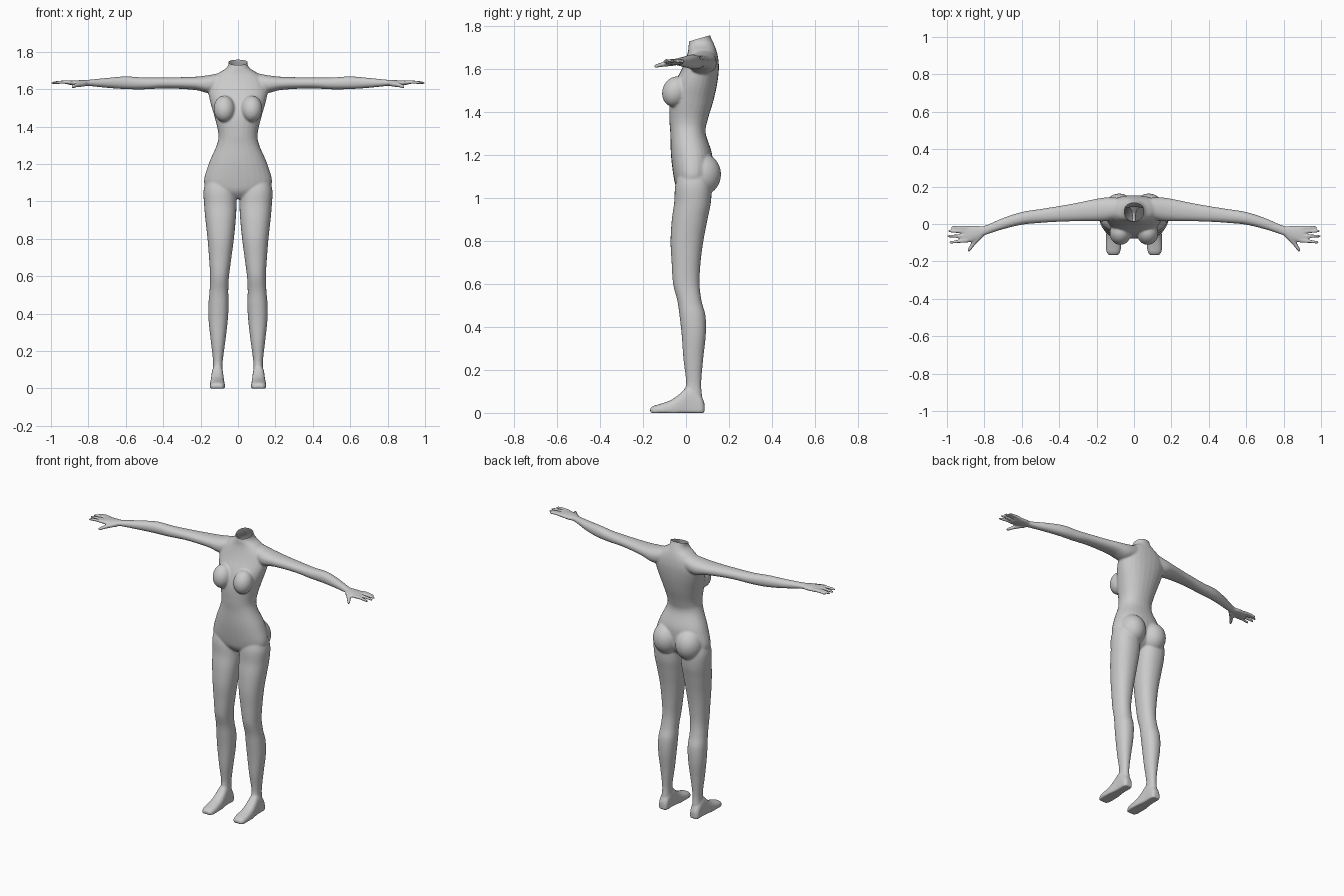
import bpy, bmesh, math
from mathutils import Matrix, Vector

if "Cube" in bpy.data.objects:
    bpy.data.objects.remove(bpy.data.objects["Cube"])

bm = bmesh.new()
N = 28


def spline(rows, steps=5):
    """Catmull-Rom interpolation of rows of section values."""
    out = []
    for i in range(len(rows) - 1):
        p = [rows[max(0, min(len(rows) - 1, i + k))] for k in (-1, 0, 1, 2)]
        for s in range(steps):
            t = s / steps
            out.append([b + .5 * t * (c - a + t * (2*a - 5*b + 4*c - d + t * (3*(b - c) + d - a)))
                        for a, b, c, d in zip(*p)])
    out[0::steps] = [list(r) for r in rows[:-1]]
    return out + [list(rows[-1])]


def skin(rings):
    """Closed surface through rings of points."""
    vs = [[bm.verts.new(p) for p in r] for r in rings]
    n = len(vs[0])
    for r0, r1 in zip(vs, vs[1:]):
        for i in range(n):
            j = (i + 1) % n
            bm.faces.new((r0[i], r0[j], r1[j], r1[i]))
    bm.faces.new(vs[0])
    bm.faces.new(vs[-1])


def loft(axis, rows, side=1, power=2.2):
    """Rows: position on axis, then min/max of both cross directions."""
    rings = []
    for u, a0, a1, b0, b1 in spline(rows):
        ring = []
        for k in range(N):
            t = 2 * math.pi * k / N
            c, s = math.cos(t), math.sin(t)
            a = (a0 + a1) / 2 + (a1 - a0) / 2 * math.copysign(abs(c) ** (2 / power), c)
            b = (b0 + b1) / 2 + (b1 - b0) / 2 * math.copysign(abs(s) ** (2 / power), s)
            p = {'x': (u, a, b), 'y': (a, u, max(b, 0)), 'z': (a, b, u)}[axis]
            ring.append((p[0] * side, p[1], p[2]))
        rings.append(ring)
    skin(rings)


def finger(side, pts, r0, r1):
    """Tapered tube with a rounded tip, through points on one hand."""
    path = [Vector(p) for p in spline(pts, 4)]
    n = len(path) - 1
    d = (path[-1] - path[0]).normalized()
    u = d.cross(Vector((0, 0, 1))).normalized()
    v = d.cross(u)
    path.append(path[-1] + d * r1 * .7)
    rings = []
    for i, p in enumerate(path):
        r = r0 + (r1 - r0) * i / n if i <= n else r1 * .5
        ring = [p + r * (u * math.cos(k * math.pi / 5) + v * math.sin(k * math.pi / 5)) for k in range(10)]
        rings.append([(q.x * side, q.y, q.z) for q in ring])
    skin(rings)


def ellipsoid(center, radii, tilt=0):
    m = Matrix.Translation(center) @ Matrix.Rotation(tilt, 4, 'X') @ Matrix.Diagonal((*radii, 1))
    bmesh.ops.create_uvsphere(bm, u_segments=32, v_segments=20, radius=1, matrix=m)


# torso and neck
torso = [(1.015, .04, -.015, .06), (1.05, .14, -.045, .10), (1.10, .182, -.058, .118),
         (1.20, .157, -.07, .122), (1.30, .114, -.073, .092), (1.36, .105, -.077, .10),
         (1.45, .125, -.076, .127), (1.53, .148, -.055, .145), (1.60, .16, -.02, .153),
         (1.65, .145, .0, .15), (1.685, .105, .01, .142), (1.71, .066, .012, .133),
         (1.73, .052, .015, .124), (1.755, .052, .016, .113), (1.79, .055, .018, .108)]
loft('z', [(z, -w, w, f, b) for z, w, f, b in torso])

for s in (1, -1):
    # leg
    loft('z', [(1.13, .04, .165, -.03, .10), (1.06, .012, .184, -.05, .118),
               (.98, .008, .181, -.055, .116), (.90, .012, .174, -.066, .10),
               (.80, .022, .163, -.072, .081), (.70, .035, .155, -.067, .068),
               (.60, .048, .149, -.06, .063), (.52, .052, .152, -.04, .073),
               (.45, .05, .158, -.03, .091), (.36, .055, .157, -.02, .092),
               (.25, .068, .145, -.012, .08), (.14, .082, .133, 0, .071),
               (.08, .081, .136, -.015, .075), (.02, .078, .142, -.03, .08)], s)
    # foot
    loft('y', [(.086, .09, .13, -.02, .045), (.07, .08, .14, -.03, .08), (.03, .078, .142, -.03, .12),
               (0, .077, .143, -.03, .117), (-.03, .074, .146, -.03, .088), (-.07, .071, .15, -.03, .06),
               (-.12, .069, .151, -.02, .042), (-.15, .074, .147, -.015, .033),
               (-.167, .085, .135, -.01, .022)], s, 2.6)
    # buttock and breast
    ellipsoid((s * .079, .074, 1.11), (.083, .089, .098))
    ellipsoid((s * .073, -.05, 1.495), (.057, .06, .072), -.35)
    # arm and palm
    loft('x', [(.08, .03, .14, 1.59, 1.69), (.15, .015, .142, 1.578, 1.676),
               (.22, .015, .131, 1.594, 1.667), (.30, .015, .114, 1.601, 1.664),
               (.40, .012, .096, 1.604, 1.662), (.50, .006, .08, 1.599, 1.662),
               (.60, -.004, .064, 1.60, 1.668), (.70, -.028, .032, 1.607, 1.66),
               (.80, -.061, -.01, 1.617, 1.65), (.84, -.085, -.009, 1.618, 1.648),
               (.88, -.098, -.009, 1.62, 1.647), (.91, -.1, -.011, 1.625, 1.645)], s)
    # fingers and thumb
    for yb, xt, yt in ((-.02, .972, -.018), (-.042, .99, -.037), (-.065, .994, -.065), (-.088, .983, -.098)):
        finger(s, [(.89, yb, 1.635), ((.89 + xt) / 2, (yb + yt) / 2, 1.638), (xt, yt, 1.633)], .0115, .0075)
    finger(s, [(.82, -.06, 1.63), (.855, -.1, 1.623), (.885, -.143, 1.613)], .017, .0085)

# fuse the parts into one smooth body
bmesh.ops.recalc_face_normals(bm, faces=bm.faces)
mesh = bpy.data.meshes.new("body")
bm.to_mesh(mesh)
bm.free()
body = bpy.data.objects.new("body", mesh)
bpy.context.collection.objects.link(body)
bpy.context.view_layer.objects.active = body
body.select_set(True)
fuse = body.modifiers.new("fuse", 'REMESH')
fuse.mode = 'VOXEL'
fuse.voxel_size = .0058
soften = body.modifiers.new("soften", 'SMOOTH')
soften.factor = .5
soften.iterations = 5
for name in ("fuse", "soften"):
    bpy.ops.object.modifier_apply(modifier=name)

# open, slanted neck
bm = bmesh.new()
bm.from_mesh(body.data)
bmesh.ops.bisect_plane(bm, geom=bm.verts[:] + bm.edges[:] + bm.faces[:], plane_co=(0, .063, 1.743),
                       plane_no=(0, -.28, .96), clear_outer=True)
bm.to_mesh(body.data)
bm.free()
bpy.ops.object.shade_smooth()
